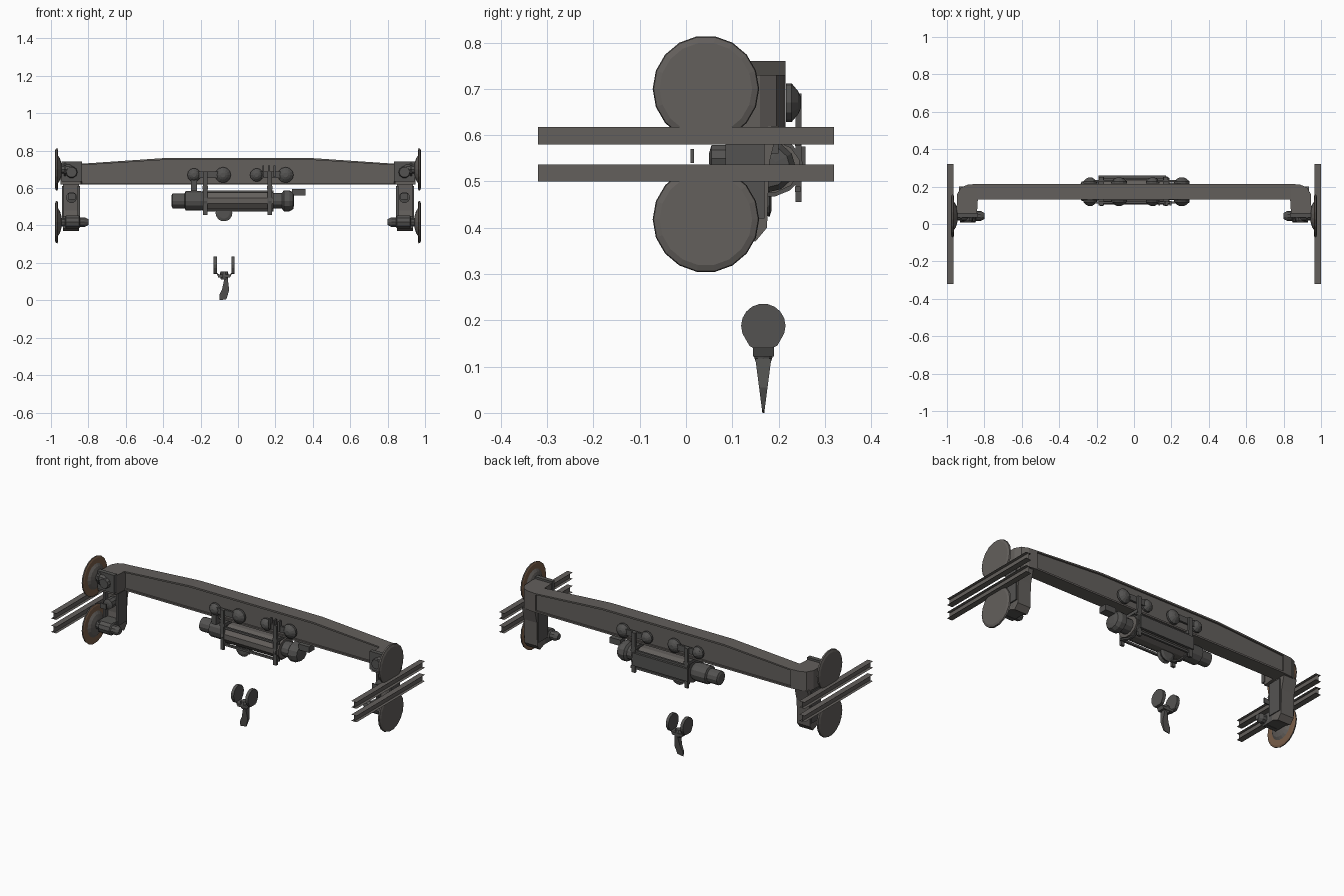
import bpy, math
from mathutils import Vector

if "Cube" in bpy.data.objects:
    bpy.data.objects.remove(bpy.data.objects["Cube"])


def mat(name, r, g, b):
    m = bpy.data.materials.new(name)
    m.diffuse_color = (r, g, b, 1)
    m.use_nodes = True
    m.node_tree.nodes["Principled BSDF"].inputs["Base Color"].default_value = m.diffuse_color
    return m


STEEL = mat("grey_steel", 0.125, 0.115, 0.107)
DARK = mat("dark_steel", 0.088, 0.086, 0.083)
RUST = mat("rusty_brown", 0.19, 0.11, 0.065)


def mesh(name, verts, faces, m):
    me = bpy.data.meshes.new(name)
    me.from_pydata(verts, [], faces)
    me.materials.append(m)
    o = bpy.data.objects.new(name, me)
    bpy.context.collection.objects.link(o)
    return o


def prism(name, pts, axis, a, b, m):
    """Extrude a 2D outline along x, y or z from a to b."""
    place = {'x': lambda p, t: (t, p[0], p[1]), 'y': lambda p, t: (p[0], t, p[1]),
             'z': lambda p, t: (p[0], p[1], t)}[axis]
    n = len(pts)
    verts = [place(p, a) for p in pts] + [place(p, b) for p in pts]
    faces = [tuple(range(n))[::-1], tuple(range(n, 2 * n))]
    faces += [(i, (i + 1) % n, (i + 1) % n + n, i + n) for i in range(n)]
    o = mesh(name, verts, faces, m)
    fix(o)
    return o


def fix(o):
    import bmesh
    bm = bmesh.new()
    bm.from_mesh(o.data)
    bmesh.ops.recalc_face_normals(bm, faces=bm.faces)
    bm.to_mesh(o.data)
    bm.free()


def box(name, x0, x1, y0, y1, z0, z1, m):
    return prism(name, [(x0, y0), (x1, y0), (x1, y1), (x0, y1)], 'z', z0, z1, m)


def lathe(name, prof, axis, c, m, n=14, sy=1.0, rot=0.0):
    """Turn (position, radius) pairs round an axis through c; sy widens along y."""
    verts, faces = [], []
    for t, r in prof:
        for i in range(n):
            a = 2 * math.pi * i / n + rot
            u, v = r * math.cos(a), r * math.sin(a)
            d = {'x': (t, u * sy, v), 'y': (u, t, v), 'z': (u, v, t)}[axis]
            verts.append(tuple(Vector(c) + Vector(d)))
    for k in range(len(prof) - 1):
        for i in range(n):
            j = (i + 1) % n
            faces.append((k * n + i, k * n + j, (k + 1) * n + j, (k + 1) * n + i))
    last = (len(prof) - 1) * n
    faces += [tuple(range(n)), tuple(range(last, last + n))]
    o = mesh(name, verts, faces, m)
    fix(o)
    return o


# main girder with sloping ends, plus top and bottom flanges
prism("girder", [(-0.84, 0.625), (0.84, 0.625), (0.84, 0.728), (0.4, 0.757),
                 (-0.4, 0.757), (-0.84, 0.728)], 'y', 0.14, 0.205, STEEL)
prism("girder_top_flange", [(-0.84, 0.722), (-0.4, 0.75), (0.4, 0.75), (0.84, 0.722),
                            (0.84, 0.73), (0.4, 0.76), (-0.4, 0.76), (-0.84, 0.73)],
      'y', 0.13, 0.215, STEEL)
box("girder_bottom_flange", -0.84, 0.84, 0.13, 0.215, 0.618, 0.628, STEEL)

for s, side in ((-1, "left"), (1, "right")):
    # rounded girder end turning to the front
    plan = [(0.835, 0.215), (0.89, 0.21), (0.925, 0.195), (0.945, 0.16), (0.95, 0.05),
            (0.84, 0.05), (0.835, 0.13)]
    prism(side + "_girder_end", [(s * x, y) for x, y in plan], 'z', 0.618, 0.73, STEEL)
    xs = sorted((s * 0.835, s * 0.945))
    box(side + "_front_cap", xs[0], xs[1], 0.035, 0.06, 0.635, 0.742, DARK)
    lathe(side + "_cap_boss", [(0.015, 0.028), (0.036, 0.032)], 'y', (s * 0.89, 0, 0.685), DARK, 10)

    # hanging leg and its fittings
    a, b = sorted((s * 0.85, s * 0.935))
    prism(side + "_leg", [(0.11, 0.62), (0.2, 0.62), (0.18, 0.54), (0.175, 0.4),
                          (0.15, 0.37), (0.1, 0.39), (0.115, 0.48)], 'x', a, b, STEEL)
    for x in (0.845, 0.93):
        p, q = sorted((s * x, s * (x + 0.012)))
        box(side + "_leg_rib", p, q, 0.085, 0.17, 0.42, 0.61, DARK)
    lathe(side + "_guide_roller", [(0.05, 0.012), (0.055, 0.03), (0.09, 0.03), (0.15, 0.022)],
          'y', (s * 0.89, 0, 0.55), DARK, 10)
    p, q = sorted((s * 0.87, s * 0.91))
    box(side + "_stop_plate", p, q, 0.01, 0.017, 0.54, 0.57, DARK)
    box(side + "_axle_bracket", a, b, 0.03, 0.14, 0.385, 0.45, DARK)

    # two wheels with axles, one above and one below the rails
    for z, pos in ((0.7, "upper"), (0.418, "lower")):
        w = lathe(side + "_" + pos + "_wheel",
                  [(s * 0.945, 0.035), (s * 0.952, 0.06), (s * 0.962, 0.075), (s * 0.962, 0.105),
                   (s * 0.966, 0.115), (s * 0.974, 0.113), (s * 0.979, 0.1)],
                  'x', (0, 0.043, z), STEEL, 18)
        w.data.materials.append(RUST)
        for f in w.data.polygons:     # worn running surface on the inner side
            rad = math.hypot(f.center.y - 0.043, f.center.z - z)
            if 0.08 < rad < 0.112 and abs(f.center.x) < 0.965:
                f.material_index = 1
        inner = 0.8 if pos == "lower" else 0.88
        lathe(side + "_" + pos + "_axle",
              [(s * inner, 0.016), (s * (inner + 0.02), 0.027), (s * (inner + 0.045), 0.027),
               (s * (inner + 0.05), 0.036), (s * 0.92, 0.036), (s * 0.925, 0.024), (s * 0.95, 0.024)],
              'x', (0, 0.043, z), DARK, 10)

    # open thin I-section rails
    for z0, z1 in ((0.58, 0.617), (0.5, 0.537)):
        v, f = [], []
        for p, q in (((0.965, z0), (1.0, z0)), ((0.965, z1), (1.0, z1)), ((0.982, z0), (0.982, z1))):
            k = len(v)
            v += [(s * p[0], -0.32, p[1]), (s * q[0], -0.32, q[1]),
                  (s * q[0], 0.32, q[1]), (s * p[0], 0.32, p[1])]
            f.append((k, k + 1, k + 2, k + 3))
        mesh(side + "_rail", v, f, STEEL)

# hoist drum, motor and gearbox in one line
C = (0, 0.175, 0.532)
lathe("hoist_drum", [(-0.18, 0.058), (0.19, 0.058)], 'x', C, STEEL, 12, 1.25, math.pi / 12)
lathe("hoist_motor", [(-0.355, 0.028), (-0.35, 0.04), (-0.285, 0.04), (-0.28, 0.052),
                      (-0.2, 0.052), (-0.18, 0.045)], 'x', C, DARK, 12)
lathe("hoist_gearbox", [(0.19, 0.042), (0.235, 0.042), (0.245, 0.056), (0.275, 0.056),
                        (0.295, 0.045), (0.3, 0.02)], 'x', C, DARK, 12, 1.1)
box("control_box", 0.29, 0.36, 0.15, 0.2, 0.56, 0.595, DARK)
box("hoist_back_panel", -0.19, 0.17, 0.243, 0.258, 0.5, 0.575, DARK)
for y in (0.11, 0.235):
    for z in (0.483, 0.582):
        box("hoist_tie_bar", -0.19, 0.19, y, y + 0.012, z - 0.006, z + 0.006, DARK)

# frames and trolleys hanging the hoist from the girder
for x in (-0.175, 0.17):
    lathe("drum_flange", [(x - 0.008, 0.066), (x + 0.008, 0.066)], 'x', C, DARK, 14, 1.2)
    for y in (0.1, 0.236):
        box("hanger_strap", x - 0.011, x + 0.011, y, y + 0.014, 0.455, 0.69, DARK)
    for y, out in ((0.121, -1), (0.224, 1)):
        p, q = sorted((y, y + out * 0.012))
        side = 0.1 if x > 0 else -0.04
        cx = x + (0.0 if x > 0 else 0.01)
        box("trolley_side_plate", cx - 0.09, cx + 0.1, p, q, 0.655, 0.69, DARK)
        for dx, r in ((-0.07, 0.036), (0.085, 0.042)):
            lathe("trolley_wheel", [(y - out * 0.008, r), (y + out * 0.004, r), (y + out * 0.018, r * 0.6),
                                    (y + out * 0.024, r * 0.3)], 'y', (cx + dx, 0, 0.67), DARK, 12)
    box("trolley_crossbar", x - 0.015, x + 0.015, 0.1, 0.25, 0.592, 0.61, DARK)
for x in (0.13, 0.16, 0.19):
    box("trolley_fin", x, x + 0.01, 0.1, 0.122, 0.66, 0.72, DARK)
box("left_link", -0.25, -0.22, 0.11, 0.14, 0.585, 0.66, DARK)

# rope outlet sheave under the drum
lathe("rope_sheave", [(0.145, 0.03), (0.15, 0.045), (0.165, 0.036), (0.18, 0.045), (0.185, 0.03)],
      'y', (-0.075, 0, 0.467), DARK, 14)

# hook block: two cheek plates, crossbar and hook
cheek = [(0.145, 0.115), (0.185, 0.115), (0.197, 0.145)]
cheek += [(0.167 + 0.048 * math.cos(a), 0.188 + 0.048 * math.sin(a))
          for a in (math.radians(d) for d in range(-20, 201, 20))]
cheek += [(0.137, 0.145)]
for x in (-0.121, -0.027):
    prism("hook_cheek", [(y, max(z, 0.14)) for y, z in cheek], 'x', x - 0.009, x + 0.009, DARK)
prism("hook_crossbar", [(-0.118, 0.15), (-0.105, 0.122), (-0.042, 0.122), (-0.03, 0.15),
                        (-0.045, 0.138), (-0.1, 0.138)], 'y', 0.145, 0.19, DARK)
lathe("hook_swivel", [(0.112, 0.018), (0.13, 0.024), (0.155, 0.02)], 'z', (-0.074, 0.167, 0), DARK, 10)
hook = prism("hook", [(-0.085, 0.06), (-0.1, 0.03), (-0.1, 0.0), (-0.062, 0.006), (-0.047, 0.055),
                      (-0.055, 0.118), (-0.072, 0.118)], 'y', -1, 1, DARK)
for v in hook.data.vertices:          # thin the hook towards its tip
    v.co.y = 0.167 + v.co.y * (0.002 + 0.13 * v.co.z)
